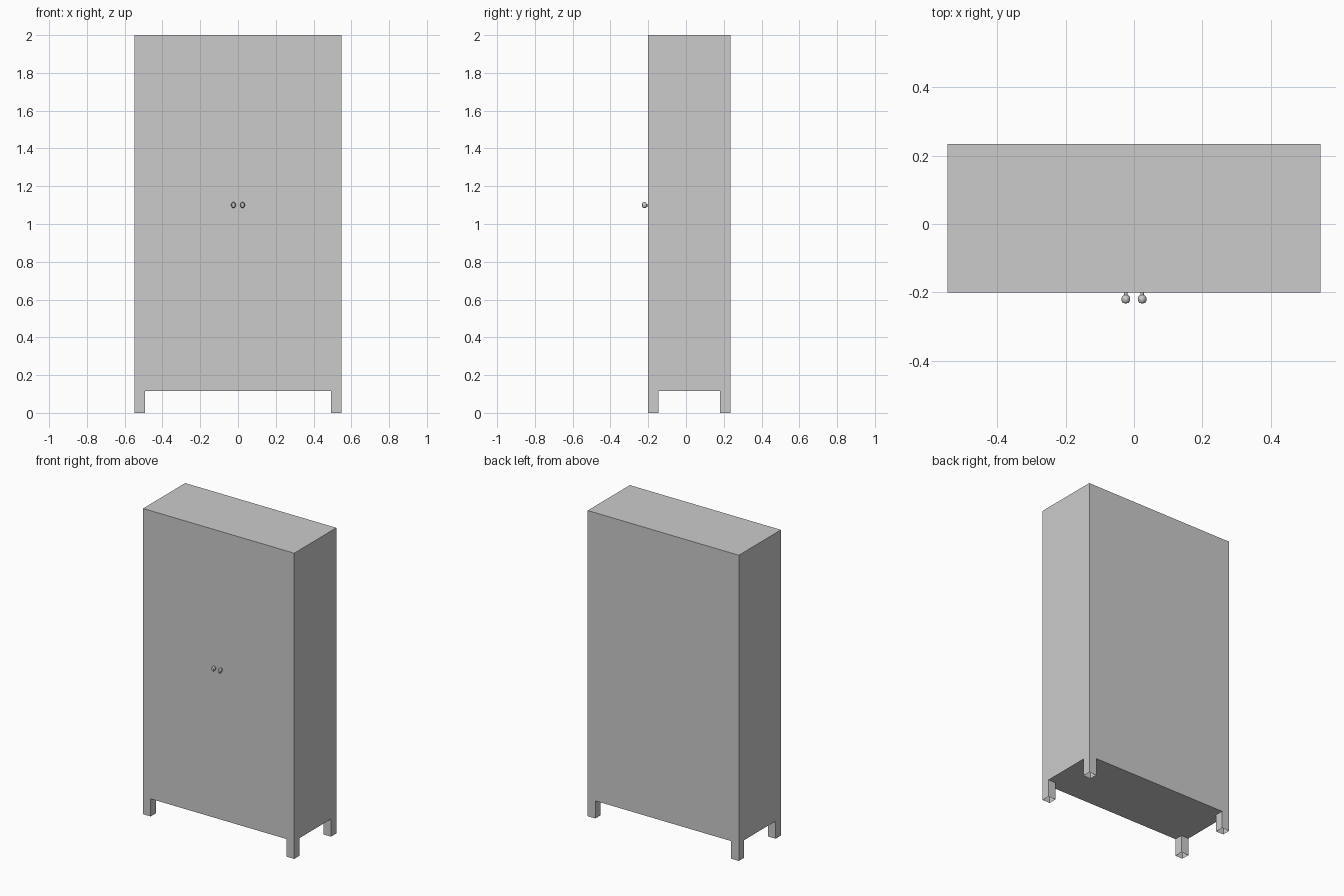
import bpy, bmesh, math
from mathutils import Matrix, Vector

cube = bpy.data.objects.get("Cube")
if cube:
    bpy.data.objects.remove(cube, do_unlink=True)

HALF_W, FRONT, BACK = 0.547, -0.2, 0.235
FLOOR, TOP, LEG = 0.115, 2.0, 0.055

grey = bpy.data.materials.new("light grey")
grey.use_nodes = True
grey.diffuse_color = (0.6, 0.6, 0.6, 1)
grey.node_tree.nodes["Principled BSDF"].inputs["Base Color"].default_value = (0.6, 0.6, 0.6, 1)


def add_object(name, bm):
    mesh = bpy.data.meshes.new(name)
    bm.to_mesh(mesh)
    bm.free()
    mesh.materials.append(grey)
    obj = bpy.data.objects.new(name, mesh)
    bpy.context.collection.objects.link(obj)
    return obj


# Cabinet body: a plain box
bm = bmesh.new()
size = Vector((2 * HALF_W, BACK - FRONT, TOP - FLOOR))
centre = Vector((0, (FRONT + BACK) / 2, (TOP + FLOOR) / 2))
bmesh.ops.create_cube(bm, size=1, matrix=Matrix.Translation(centre) @ Matrix.Diagonal(size.to_4d()))

# Cut leg squares into the corners of the underside
for axis, at in ((0, -HALF_W + LEG), (0, HALF_W - LEG), (1, FRONT + LEG), (1, BACK - LEG)):
    normal = Vector((0, 0, 0))
    normal[axis] = 1
    point = normal * at
    under = [f for f in bm.faces if f.normal.z < -0.9 or f.calc_center_median().z < FLOOR + 0.001]
    geom = under + list({e for f in under for e in f.edges}) + list({v for f in under for v in f.verts})
    bmesh.ops.bisect_plane(bm, geom=geom, plane_co=point, plane_no=normal)
    bm.normal_update()

# Pull the corner squares down into hollow legs, open at the foot
corners = [f for f in bm.faces if f.normal.z < -0.9 and f.calc_area() < 1.1 * LEG * LEG]
result = bmesh.ops.extrude_discrete_faces(bm, faces=corners)
feet = result["faces"]
for foot in feet:
    for v in foot.verts:
        v.co.z = 0
bmesh.ops.delete(bm, geom=feet, context='FACES_ONLY')
add_object("cabinet_body", bm)


# Oval door knobs, turned about the front-back axis
def add_knob(name, x):
    profile = ((0.005, 0), (0.005, 0.008), (0.010, 0.011), (0.0125, 0.017),
               (0.0125, 0.024), (0.009, 0.031), (0, 0.033))
    bm = bmesh.new()
    verts = [bm.verts.new((r, -d, 0)) for r, d in profile]
    edges = [bm.edges.new(pair) for pair in zip(verts, verts[1:])]
    bmesh.ops.spin(bm, geom=verts + edges, cent=(0, 0, 0), axis=(0, 1, 0),
                   angle=math.tau, steps=16, use_merge=True)
    bmesh.ops.remove_doubles(bm, verts=bm.verts, dist=0.0001)
    bmesh.ops.recalc_face_normals(bm, faces=bm.faces)
    bmesh.ops.scale(bm, vec=(1, 1, 1.3), verts=bm.verts)
    bmesh.ops.translate(bm, vec=(x, FRONT, 1.1), verts=bm.verts)
    knob = add_object(name, bm)
    bpy.ops.object.select_all(action='DESELECT')
    knob.select_set(True)
    bpy.context.view_layer.objects.active = knob
    bpy.ops.object.shade_smooth_by_angle(angle=math.radians(40))


add_knob("right_door_knob", -0.024)
add_knob("left_door_knob", 0.024)
